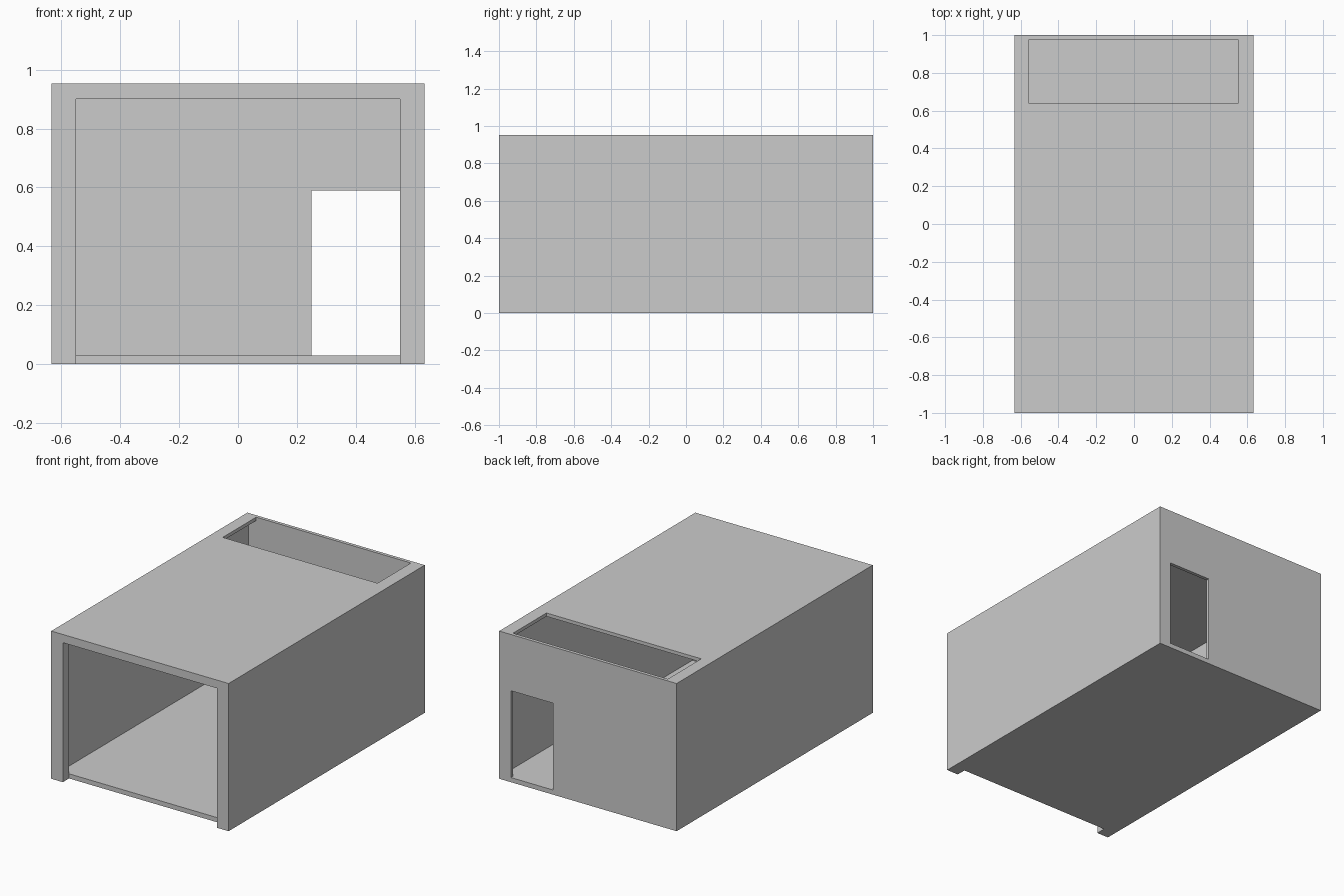
import bpy

if "Cube" in bpy.data.objects:
    bpy.data.objects.remove(bpy.data.objects["Cube"])

grey = bpy.data.materials.new("concrete_grey")
grey.diffuse_color = (0.6, 0.6, 0.6, 1)
grey.use_nodes = True
grey.node_tree.nodes["Principled BSDF"].inputs["Base Color"].default_value = grey.diffuse_color


def box(name, x, y, z):
    """Box spanning the given (min, max) ranges."""
    bpy.ops.mesh.primitive_cube_add(size=1)
    ob = bpy.context.object
    ob.name = name
    for v in ob.data.vertices:
        v.co = [r[0] if c < 0 else r[1] for c, r in zip(v.co, (x, y, z))]
    ob.data.materials.append(grey)
    return ob


W, H, T = 0.633, 0.953, 0.022        # half width, height, wall thickness
FRONT, FLOOR = -0.937, 0.03          # back of the front frame, floor level

shell = box("building_shell", (-W, W), (-1, 1), (0, H))

# Hollow room, recessed front doorway, rear door and roof opening
cutters = [
    box("front_doorway_cutter", (-0.55, 0.55), (-1.2, FRONT), (-0.2, 0.9)),
    box("room_cutter", (-W + T, W - T), (FRONT, 1 - T), (FLOOR, H - T)),
    box("rear_door_cutter", (0.25, 0.55), (0.8, 1.2), (FLOOR, 0.59)),
    box("roof_opening_cutter", (-0.555, 0.55), (0.637, 1 - T), (0.8, 1.2)),
]
for c in cutters:
    mod = shell.modifiers.new(c.name, 'BOOLEAN')
    mod.operation = 'DIFFERENCE'
    mod.solver = 'EXACT'
    mod.object = c
    c.hide_render = True
    c.hide_viewport = True
    c.display_type = 'WIRE'
